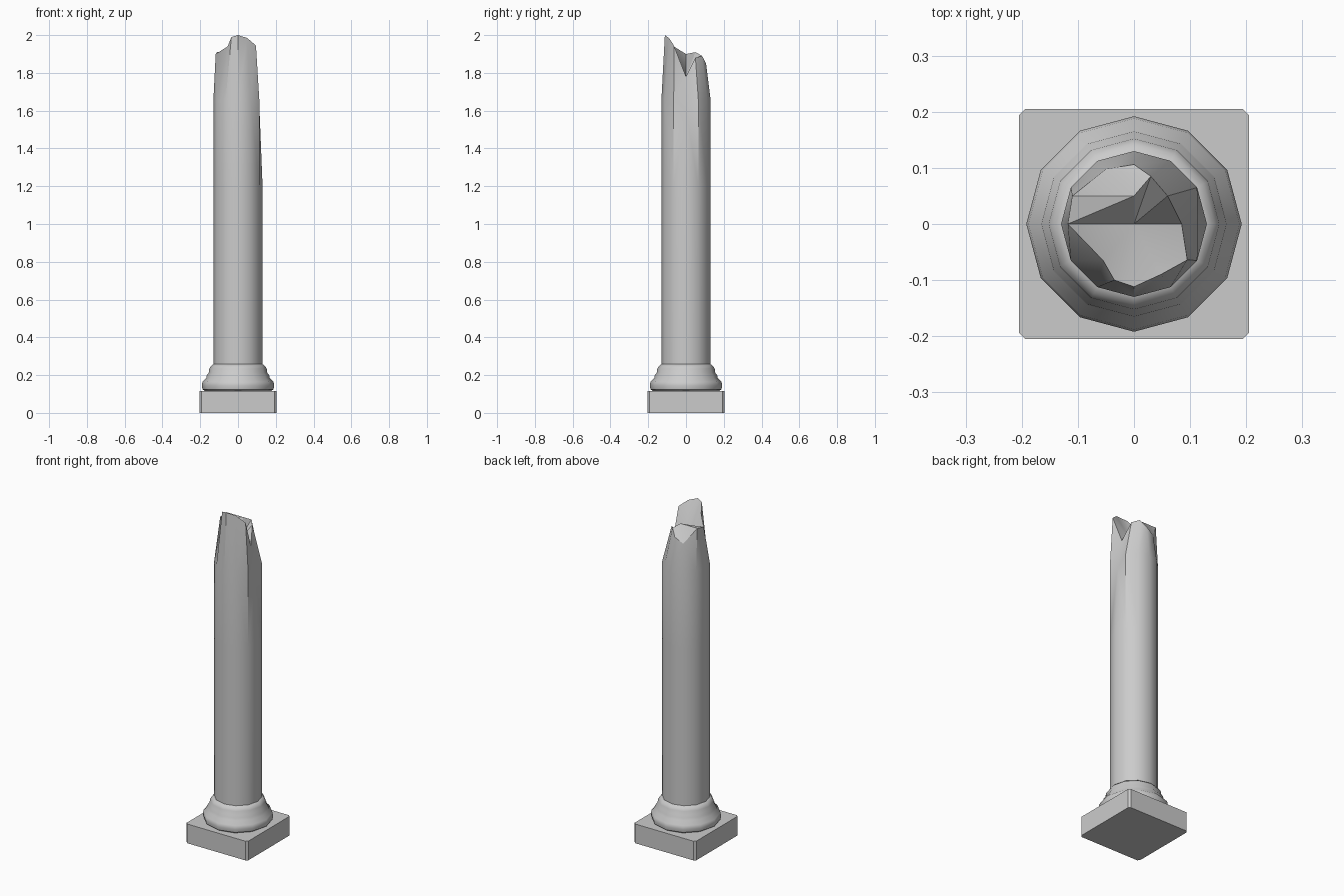
import bpy, bmesh, math
from mathutils import Vector

cube = bpy.data.objects.get("Cube")
if cube:
    bpy.data.objects.remove(cube, do_unlink=True)

SIDES = 12
stone = bpy.data.materials.new("grey_stone")
stone.use_nodes = True
stone.diffuse_color = (0.6, 0.6, 0.6, 1)
stone.node_tree.nodes["Principled BSDF"].inputs["Base Color"].default_value = (0.6, 0.6, 0.6, 1)


def finish(name, bm, smooth=None):
    bmesh.ops.recalc_face_normals(bm, faces=bm.faces)
    mesh = bpy.data.meshes.new(name)
    bm.to_mesh(mesh)
    bm.free()
    mesh.materials.append(stone)
    obj = bpy.data.objects.new(name, mesh)
    bpy.context.collection.objects.link(obj)
    if smooth:
        bpy.ops.object.select_all(action='DESELECT')
        obj.select_set(True)
        bpy.context.view_layer.objects.active = obj
        bpy.ops.object.shade_smooth_by_angle(angle=math.radians(smooth))
    return obj


def ring(bm, r, z):
    step = math.tau / SIDES
    return [bm.verts.new((r * math.cos(i * step), r * math.sin(i * step), z)) for i in range(SIDES)]


def bridge(bm, low, high):
    for i in range(SIDES):
        j = (i + 1) % SIDES
        bm.faces.new((low[i], low[j], high[j], high[i]))


# Square plinth with chamfered upright corners
bm = bmesh.new()
bmesh.ops.create_cube(bm, size=1)
for v in bm.verts:
    v.co = Vector((v.co.x * 0.41, v.co.y * 0.41, (v.co.z + 0.5) * 0.115))
upright = [e for e in bm.edges if abs(e.verts[0].co.z - e.verts[1].co.z) > 0.1]
bmesh.ops.bevel(bm, geom=upright, offset=0.011, segments=1, affect='EDGES')
finish("plinth", bm)

# Moulded base
bm = bmesh.new()
profile = [(0.175, 0.115), (0.188, 0.125), (0.192, 0.145), (0.188, 0.165), (0.167, 0.185),
           (0.165, 0.2), (0.155, 0.213), (0.152, 0.235), (0.143, 0.248), (0.13, 0.258)]
rings = [ring(bm, r, z) for r, z in profile]
for low, high in zip(rings, rings[1:]):
    bridge(bm, low, high)
bm.faces.new(rings[0])
bm.faces.new(rings[-1])
finish("moulded_base", bm, 40)

# Shaft, chipped on its left side
bm = bmesh.new()
foot, middle, shoulder = ring(bm, 0.13, 0.25), ring(bm, 0.13, 1.2), ring(bm, 0.13, 1.66)
shoulder[0].co = (0.114, 0, 1.6)
bm.faces.new(foot)
bridge(bm, foot, middle)
bridge(bm, middle, shoulder)

# Jagged rim, counter-clockwise from the notch
rim_points = [(0.085, 0, 1.78), (0.06, 0.05, 1.88), (0.03, 0.085, 1.89), (0, 0.106, 1.85),
              (-0.05, 0.098, 1.82), (-0.11, 0.05, 1.91), (-0.118, 0, 1.9), (-0.055, -0.065, 1.94),
              (-0.035, -0.1, 1.99), (0, -0.112, 2), (0.048, -0.09, 1.985), (0.095, -0.064, 1.945)]
rim = [bm.verts.new(p) for p in rim_points]
bridge(bm, shoulder, rim)

# Broken top surface around the hollow and a short ridge
hollow = bm.verts.new((0, 0, 1.78))
ridge = bm.verts.new((0, 0.05, 1.91))
for i in (0, 1, 6, 7, 8, 9, 10, 11):
    bm.faces.new((hollow, rim[i], rim[(i + 1) % SIDES]))
for corners in ((hollow, rim[2], ridge), (ridge, rim[2], rim[4]), (rim[2], rim[3], rim[4]),
                (ridge, rim[4], rim[5]), (hollow, ridge, rim[5], rim[6])):
    bm.faces.new(corners)
bmesh.ops.triangulate(bm, faces=[f for f in bm.faces if len(f.verts) == 4 and f.calc_center_median().z > 1.3])
finish("broken_shaft", bm, 31)
